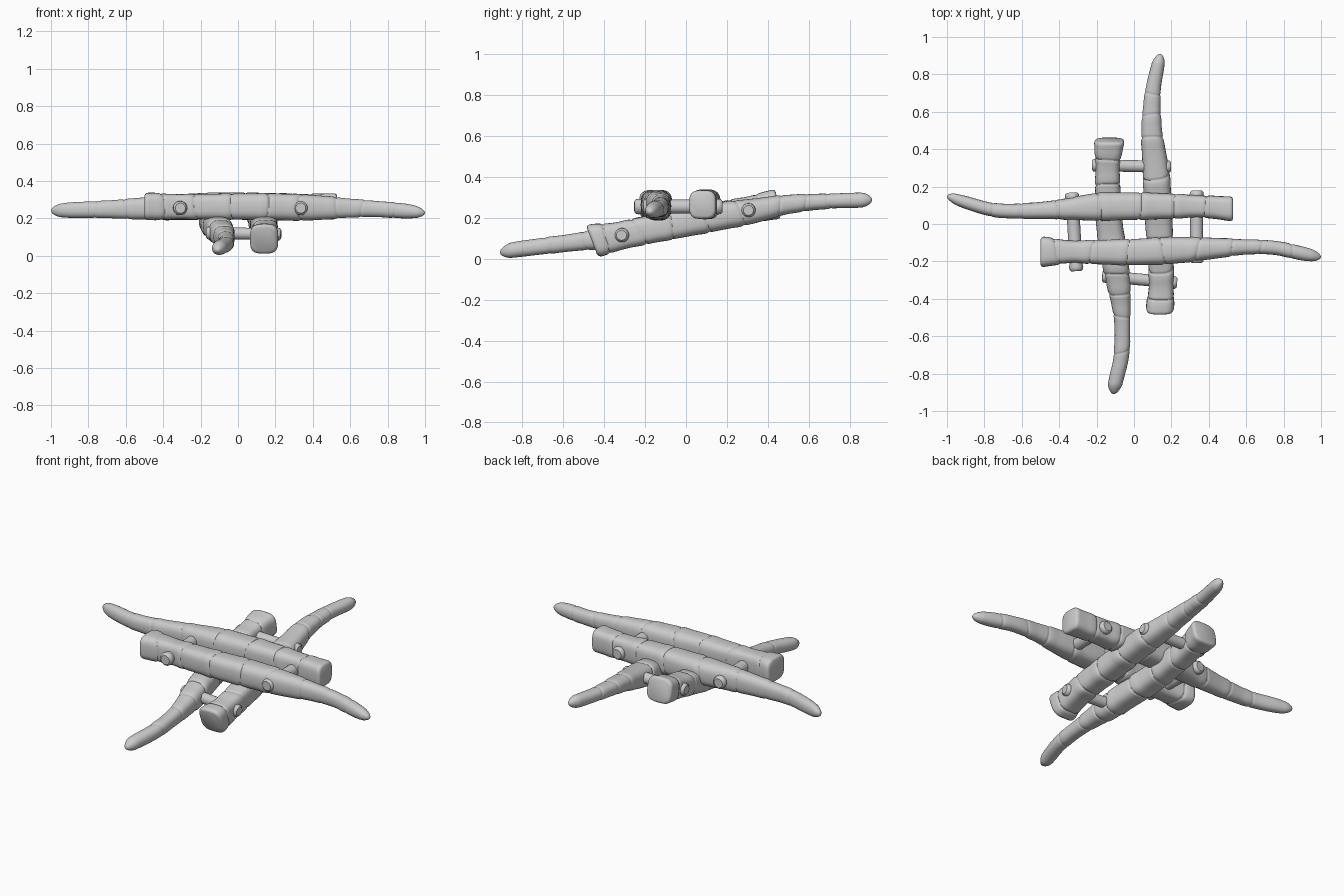
import bpy, bmesh, math, random
from mathutils import Vector

random.seed(4)
SIDES, RINGS = 32, 300


def sample(keys, t):
    """Smooth interpolation of the key rows (first column is the position)."""
    n = len(keys)
    i = 0
    while i < n - 2 and t > keys[i + 1][0]:
        i += 1
    a, b = keys[i], keys[i + 1]
    p, q = keys[max(i - 1, 0)], keys[min(i + 2, n - 1)]
    h = b[0] - a[0]
    u = min(max((t - a[0]) / h, 0), 1)
    out = []
    for k in range(1, len(a)):
        ma = (b[k] - p[k]) / (b[0] - p[0]) * h
        mb = (q[k] - a[k]) / (q[0] - a[0]) * h
        out.append((2*u**3 - 3*u*u + 1) * a[k] + (u**3 - 2*u*u + u) * ma
                   + (3*u*u - 2*u**3) * b[k] + (u**3 - u*u) * mb)
    return out


def horn(name, keys, axis, direction, creases, shear=0.0):
    """Jointed horn; keys are (position, side min, side max, z min, z max)
    from butt to tip, position measured along direction * axis."""
    t0, t1 = keys[0][0], keys[-1][0]
    length = t1 - t0
    marks = [(c, random.uniform(0, 6.28), random.uniform(0.006, 0.02)) for c in creases]
    bm = bmesh.new()
    rows = []
    for r in range(RINGS + 1):
        f = r / RINGS
        t = t0 + length * f
        lo, hi, zlo, zhi = sample(keys, t)
        cs, cz, w, h = (lo + hi) / 2, (zlo + zhi) / 2, (hi - lo) / 2, (zhi - zlo) / 2
        # rounded butt edge and tip
        d0, d1 = (t - t0) / 0.022, (t1 - t) / 0.055
        edge = 1.0
        if d0 < 1:
            edge = 0.80 + 0.20 * math.sqrt(1 - (1 - d0) ** 2)
        if d1 < 1:
            edge = max(0.03, math.sqrt(max(0, 1 - (1 - d1) ** 2)))
        power = 2 / (3.4 - 1.3 * f)
        row = []
        for s in range(SIDES):
            a = math.tau * s / SIDES
            c, sn = math.cos(a), math.sin(a)
            k = edge
            # joint creases: plate swells, then steps into a groove
            for pos, ph, tilt in marks:
                d = t + tilt * math.sin(a + ph) - pos
                k -= 0.07 * math.exp(-(d / 0.006) ** 2)
                k += 0.03 * math.exp(-((d + 0.03) / 0.025) ** 2)
            x = math.copysign(abs(c) ** power, c) * w * k
            z = math.copysign(abs(sn) ** power, sn) * h * k
            along = direction * t + shear * z * (1 - f)
            co = (along, cs + x, cz + z) if axis == 'x' else (cs + x, along, cz + z)
            row.append(bm.verts.new(co))
        rows.append(row)
    for p, q in zip(rows, rows[1:]):
        for s in range(SIDES):
            n = (s + 1) % SIDES
            bm.faces.new((p[s], p[n], q[n], q[s]))
    bm.faces.new(rows[0])
    bm.faces.new(rows[-1])
    finish(name, bm, 40)


def finish(name, bm, angle):
    bmesh.ops.recalc_face_normals(bm, faces=bm.faces)
    me = bpy.data.meshes.new(name)
    bm.to_mesh(me)
    bm.free()
    ob = bpy.data.objects.new(name, me)
    bpy.context.collection.objects.link(ob)
    bpy.ops.object.select_all(action='DESELECT')
    ob.select_set(True)
    bpy.context.view_layer.objects.active = ob
    bpy.ops.object.shade_smooth_by_angle(angle=math.radians(angle))


def peg(name, start, end, radius=0.033):
    """Round bar with slightly swollen, chamfered ends."""
    a, b = Vector(start), Vector(end)
    d = (b - a).normalized()
    side = d.cross(Vector((0, 0, 1))).normalized()
    up = side.cross(d)
    L = (b - a).length
    profile = [(0, 0.75), (0.008, 1.0), (0.022, 1.06), (0.04, 0.96),
               (L - 0.04, 0.96), (L - 0.022, 1.06), (L - 0.008, 1.0), (L, 0.75)]
    bm = bmesh.new()
    rows = [[bm.verts.new(a + d * t + (side * math.cos(math.tau * i / 20)
             + up * math.sin(math.tau * i / 20)) * radius * k) for i in range(20)]
            for t, k in profile]
    for p, q in zip(rows, rows[1:]):
        for i in range(20):
            n = (i + 1) % 20
            bm.faces.new((p[i], p[n], q[n], q[i]))
    bm.faces.new(rows[0])
    bm.faces.new(rows[-1])
    finish(name, bm, 40)


# Upper pair, lying along x
horn("upper_back_horn", [
    (-0.53, 0.013, 0.147, 0.195, 0.335), (-0.36, 0.035, 0.152, 0.195, 0.330),
    (-0.20, 0.028, 0.162, 0.195, 0.335), (0.0, 0.022, 0.168, 0.195, 0.338),
    (0.20, 0.018, 0.165, 0.192, 0.335), (0.40, 0.025, 0.130, 0.192, 0.322),
    (0.60, 0.028, 0.110, 0.198, 0.303), (0.75, 0.038, 0.112, 0.203, 0.292),
    (0.90, 0.080, 0.150, 0.203, 0.285), (1.0, 0.122, 0.172, 0.212, 0.270)],
    'x', -1, [-0.38, -0.22, -0.03, 0.19, 0.41, 0.60, 0.76])
horn("upper_front_horn", [
    (-0.50, -0.233, -0.066, 0.190, 0.338), (-0.34, -0.208, -0.088, 0.195, 0.330),
    (-0.20, -0.215, -0.085, 0.195, 0.330), (0.0, -0.220, -0.080, 0.193, 0.333),
    (0.20, -0.213, -0.070, 0.190, 0.333), (0.40, -0.190, -0.073, 0.190, 0.325),
    (0.60, -0.163, -0.083, 0.205, 0.305), (0.75, -0.165, -0.090, 0.207, 0.292),
    (0.90, -0.195, -0.120, 0.200, 0.278), (1.0, -0.202, -0.150, 0.205, 0.255)],
    'x', 1, [-0.41, -0.22, -0.03, 0.15, 0.34, 0.53, 0.67, 0.84])

# Lower pair, leaning along y
horn("lower_right_horn", [
    (-0.46, 0.063, 0.214, 0.008, 0.166), (-0.32, 0.080, 0.212, 0.048, 0.178),
    (-0.15, 0.072, 0.212, 0.083, 0.215), (0.0, 0.060, 0.206, 0.110, 0.242),
    (0.20, 0.050, 0.196, 0.148, 0.278), (0.32, 0.045, 0.183, 0.172, 0.292),
    (0.50, 0.040, 0.150, 0.220, 0.312), (0.70, 0.058, 0.142, 0.245, 0.318),
    (0.85, 0.092, 0.163, 0.250, 0.323), (0.91, 0.112, 0.166, 0.258, 0.318)],
    'y', 1, [-0.39, -0.23, -0.07, 0.09, 0.26, 0.46, 0.58, 0.70], -0.38)
horn("lower_left_horn", [
    (-0.45, -0.214, -0.048, 0.195, 0.342), (-0.32, -0.206, -0.076, 0.180, 0.306),
    (-0.15, -0.208, -0.070, 0.143, 0.275), (0.0, -0.203, -0.060, 0.112, 0.245),
    (0.20, -0.172, -0.032, 0.075, 0.207), (0.32, -0.147, -0.020, 0.055, 0.178),
    (0.50, -0.108, -0.020, 0.042, 0.132), (0.70, -0.108, -0.026, 0.022, 0.102),
    (0.85, -0.138, -0.060, 0.005, 0.080), (0.91, -0.136, -0.080, 0.004, 0.060)],
    'y', -1, [-0.35, -0.21, -0.05, 0.10, 0.27, 0.37, 0.49, 0.68], -0.2)

# Cross pegs tying each pair together
peg("upper_left_peg", (-0.308, -0.252, 0.255), (-0.332, 0.168, 0.255), 0.036)
peg("upper_right_peg", (0.335, -0.208, 0.255), (0.335, 0.178, 0.255), 0.036)
peg("lower_back_peg", (-0.225, 0.315, 0.242), (0.197, 0.305, 0.237))
peg("lower_front_peg", (-0.17, -0.278, 0.122), (0.23, -0.315, 0.115))
